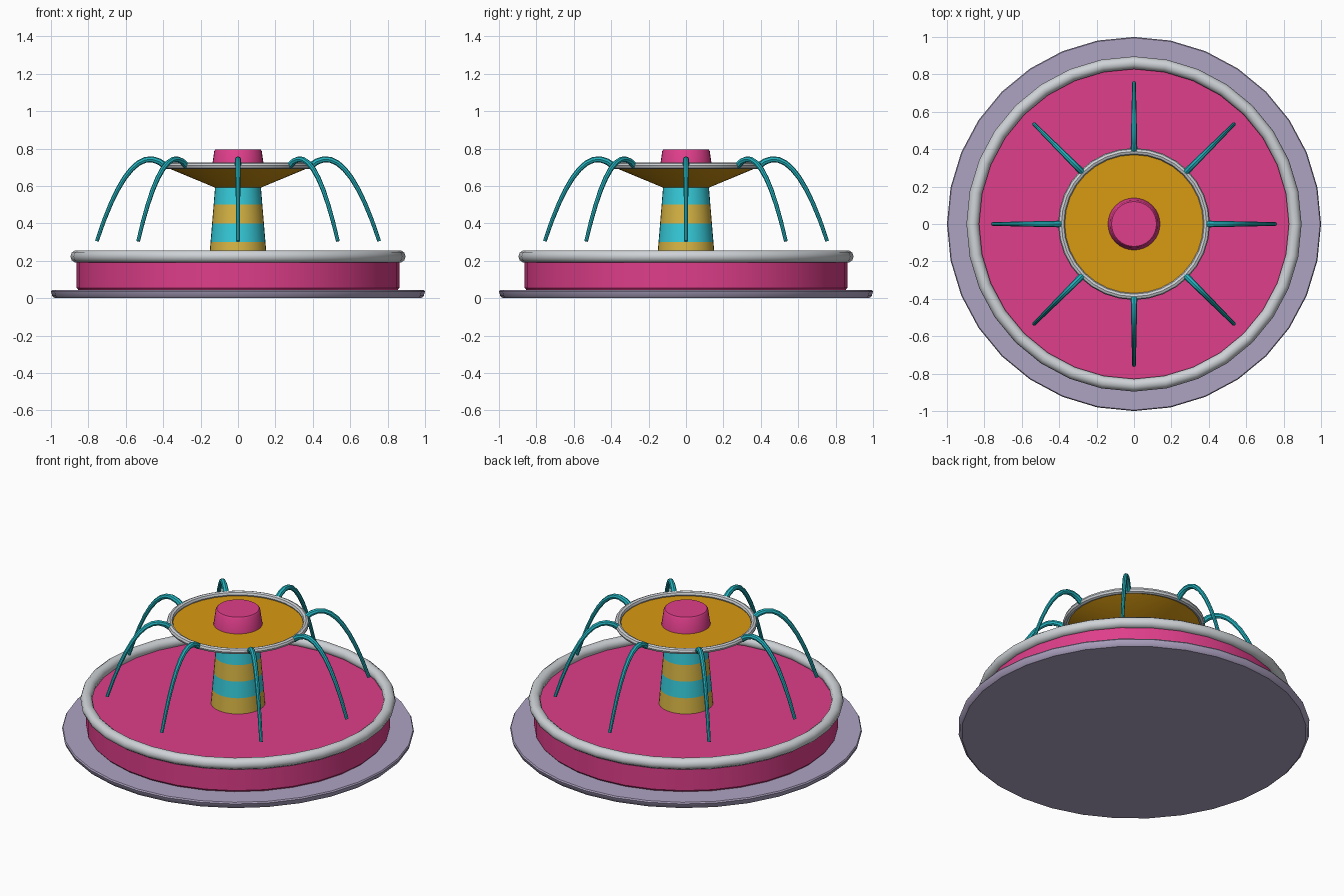
import bpy, bmesh, math
from mathutils import Vector, Matrix

if "Cube" in bpy.data.objects:
    bpy.data.objects.remove(bpy.data.objects["Cube"])

SEG = 32

def srgb(r, g, b):
    f = lambda c: c / 12.92 if c <= 0.04045 else ((c + 0.055) / 1.055) ** 2.4
    return tuple(f(v / 255) for v in (r, g, b)) + (1,)

def material(name, *rgb):
    m = bpy.data.materials.new(name)
    m.diffuse_color = srgb(*rgb)
    m.use_nodes = True
    m.node_tree.nodes["Principled BSDF"].inputs["Base Color"].default_value = m.diffuse_color
    return m

pink = material("pink", 222, 62, 138)
gold = material("gold", 216, 154, 18)
yellow = material("soft yellow", 214, 180, 68)
cyan = material("cyan", 54, 203, 218)
teal = material("teal", 34, 178, 190)
silver = material("silver", 206, 210, 214)
lilac = material("lilac grey", 174, 163, 194)

def finish(name, bm, mats):
    bmesh.ops.remove_doubles(bm, verts=bm.verts, dist=1e-5)
    bmesh.ops.recalc_face_normals(bm, faces=bm.faces)
    me = bpy.data.meshes.new(name)
    bm.to_mesh(me)
    bm.free()
    for m in mats:
        me.materials.append(m)
    ob = bpy.data.objects.new(name, me)
    bpy.context.collection.objects.link(ob)
    bpy.ops.object.select_all(action='DESELECT')
    ob.select_set(True)
    bpy.context.view_layer.objects.active = ob
    bpy.ops.object.shade_smooth_by_angle(angle=math.radians(40))
    return ob

def skin(bm, rings, closed=False):
    """Bridge rings of points; cap the ends when the strip is open."""
    rows = [[bm.verts.new(p) for p in ring] for ring in rings]
    n = len(rows[0])
    for a, b in zip(rows, rows[1:] + (rows[:1] if closed else [])):
        for i in range(n):
            j = (i + 1) % n
            bm.faces.new((a[i], a[j], b[j], b[i]))
    if not closed:
        bm.faces.new(rows[0])
        bm.faces.new(rows[-1])

def lathe(name, profile, mats, closed=False, rule=None):
    bm = bmesh.new()
    angles = [2 * math.pi * i / SEG for i in range(SEG)]
    skin(bm, [[(r * math.cos(a), r * math.sin(a), z) for a in angles]
              for r, z in profile], closed)
    if rule:
        for f in bm.faces:
            f.material_index = rule(f.calc_center_median().z)
    return finish(name, bm, mats)

def ring(name, major, minor, z, sides):
    pts = [(major + minor * math.cos(2 * math.pi * i / sides),
            z + minor * math.sin(2 * math.pi * i / sides)) for i in range(sides)]
    return lathe(name, pts, [silver], closed=True)

# ground plate and basin
lathe("ground_plate", [(0.98, 0), (0.993, 0.012), (1.0, 0.035), (0.995, 0.043)], [lilac])
lathe("basin", [(0.85, 0.04), (0.863, 0.055), (0.863, 0.205)], [pink])
ring("basin_rim", 0.862, 0.034, 0.223, 10)

# striped tapering column, bands by height
lathe("column", [(0.155 - 0.033 * i / 4, 0.2 + 0.1 * i) for i in range(5)],
      [yellow, cyan], rule=lambda z: int((z - 0.2) / 0.1) % 2)

# upper bowl, rim and cap
lathe("upper_bowl", [(0.12, 0.59), (0.385, 0.70)], [gold])
ring("upper_bowl_rim", 0.388, 0.018, 0.708, 8)
lathe("cap", [(0.14, 0.695), (0.127, 0.787), (0.12, 0.796)], [pink])

# eight arching jets: tapered tubes following a falling arc
def jet_point(t):
    r = 0.385 + 0.37 * t
    return Vector((r, 0, 0.743 - 5.4 * (r - 0.47) ** 2))

for k in range(8):
    bm = bmesh.new()
    turn = Matrix.Rotation(k * math.pi / 4, 3, 'Z')
    rings, steps = [], 10
    for i in range(steps + 1):
        t = i / steps
        d = (jet_point(t + 0.01) - jet_point(t - 0.01)).normalized()
        side = Vector((0, 1, 0))
        up = d.cross(side)
        rad = 0.018 - 0.008 * t
        rings.append([turn @ (jet_point(t) + rad * (math.cos(a) * side + math.sin(a) * up))
                      for a in (2 * math.pi * j / 8 for j in range(8))])
    skin(bm, rings)
    finish(f"water_jet_{k + 1}", bm, [teal])
